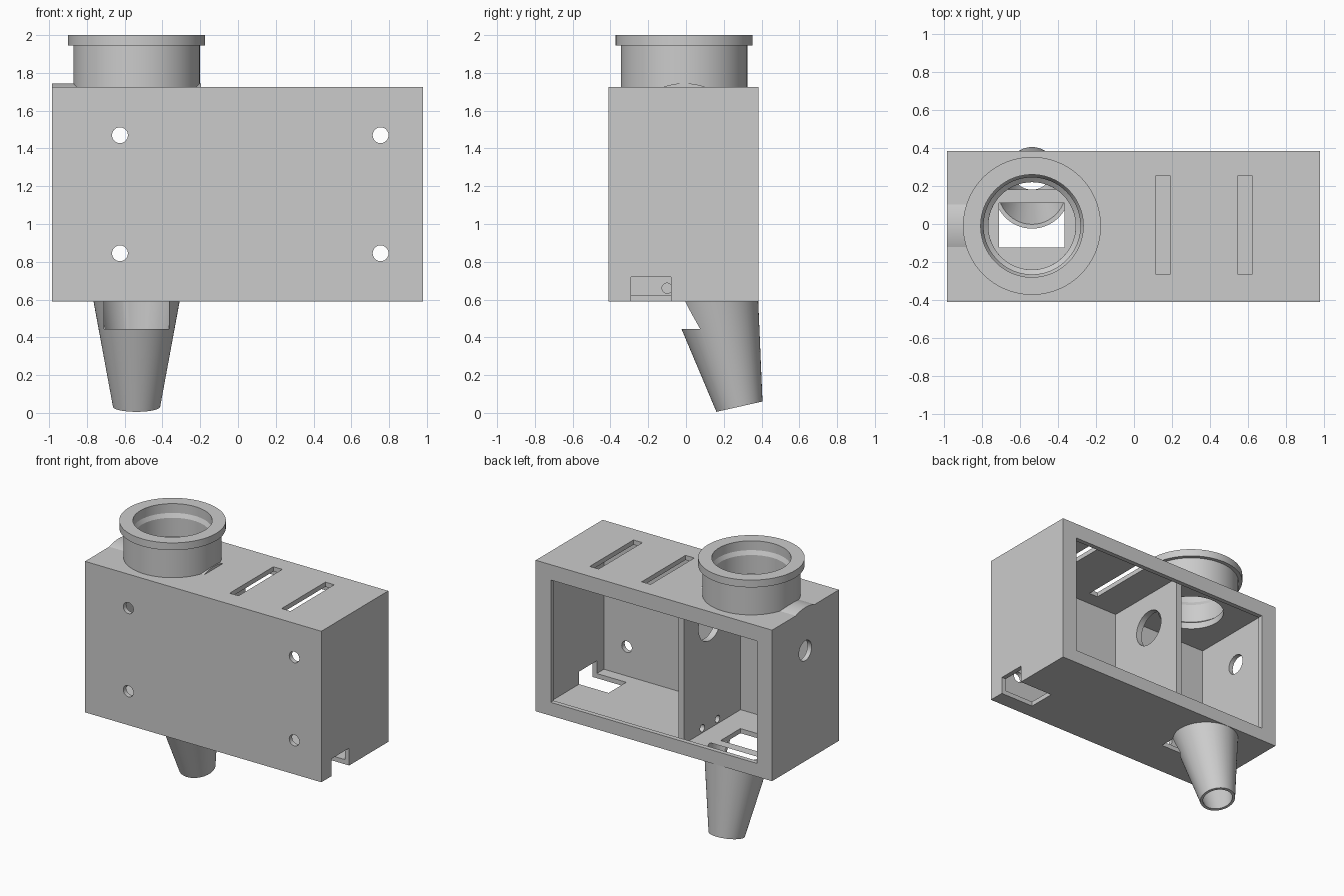
import bpy, bmesh, math
from mathutils import Vector, Matrix

if "Cube" in bpy.data.objects:
    bpy.data.objects.remove(bpy.data.objects["Cube"])

grey = bpy.data.materials.new("plain grey")
grey.diffuse_color = (0.6, 0.6, 0.6, 1)
grey.use_nodes = True
grey.node_tree.nodes["Principled BSDF"].inputs["Base Color"].default_value = grey.diffuse_color


def make(name, bm):
    bmesh.ops.recalc_face_normals(bm, faces=bm.faces)
    me = bpy.data.meshes.new(name)
    bm.to_mesh(me)
    bm.free()
    ob = bpy.data.objects.new(name, me)
    bpy.context.collection.objects.link(ob)
    me.materials.append(grey)
    return ob


def box(name, x, y, z):
    bm = bmesh.new()
    bmesh.ops.create_cube(bm, size=1)
    for v in bm.verts:
        v.co = [(a + b) / 2 + c * (b - a) for (a, b), c in zip((x, y, z), v.co)]
    return make(name, bm)


def cone(name, start, axis, length, r1, r2, n=64):
    axis = Vector(axis).normalized()
    bm = bmesh.new()
    bmesh.ops.create_cone(bm, cap_ends=True, segments=n, radius1=r1, radius2=r2, depth=length)
    rot = Vector((0, 0, 1)).rotation_difference(axis).to_matrix().to_4x4()
    bm.transform(Matrix.Translation(Vector(start) + axis * length / 2) @ rot)
    return make(name, bm)


def lathe(name, centre, profile, n=96):
    bm = bmesh.new()
    rings = []
    for r, z in profile:
        rings.append([bm.verts.new((centre[0] + r * math.cos(2 * math.pi * i / n),
                                    centre[1] + r * math.sin(2 * math.pi * i / n), z)) for i in range(n)])
    for a, b in zip(rings, rings[1:] + rings[:1]):
        for i in range(n):
            j = (i + 1) % n
            bm.faces.new((a[i], a[j], b[j], b[i]))
    return make(name, bm)


def cut(ob, cutters):
    for c in cutters:
        c.hide_render = True
        m = ob.modifiers.new("cut", 'BOOLEAN')
        m.operation, m.solver, m.object = 'DIFFERENCE', 'EXACT', c
        bpy.context.view_layer.objects.active = ob
        bpy.ops.object.modifier_apply(modifier=m.name)


CX, CY = -0.537, -0.01
X0, X1, Y0, Y1, Z0, Z1, T = -0.985, 0.98, -0.41, 0.385, 0.59, 1.725, 0.035

# cutters shared by several parts
cavity = box("cavity_cutter", (X0 + T, X1 - T), (Y0 + T, Y1 - T), (Z0 + T, Z1 - T))
opening = box("opening_cutter", (-0.86, 0.855), (0.3, 0.5), (0.69, 1.61))
drop = box("drop_cutter", (-0.71, -0.365), (-0.125, 0.11), (0.445, 0.67))
foot, lean = (CX, 0.283, 0.033), (0, -0.219, 0.976)
bore = cone("spout_bore_cutter", Vector(foot) - Vector(lean) * 0.01, lean, 0.61, 0.103, 0.212)
inlet = cone("inlet_cutter", (CX, CY, 1.65), (0, 0, 1), 0.2, 0.23, 0.23)
cable = box("cable_cutter", (0.7, 1.1), (-0.29, -0.08), (0.5, 0.72))
cutters = [cavity, opening, drop, bore, inlet, cable]

# screw holes, vent slots and side hole
for x in (-0.625, 0.755):
    for z in (0.845, 1.47):
        cutters.append(cone("screw_cutter", (x, -0.5, z), (0, 1, 0), 0.2, 0.042, 0.042, 32))
for x in (0.153, 0.585):
    cutters.append(box("vent_cutter", (x - 0.037, x + 0.037), (-0.265, 0.255), (1.65, 1.8)))
cutters.append(cone("side_cutter", (-1.1, CY, 1.42), (1, 0, 0), 0.2, 0.075, 0.075, 48))

# housing
housing = box("housing", (X0, X1), (Y0, Y1), (Z0, Z1))
cut(housing, cutters)

# inner partition with motor hole and wire holes
partition = box("partition", (-0.192, -0.145), (Y0 + T, 0.295), (Z0 + T, Z1 - T))
holes = [cone("motor_cutter", (-0.3, CY, 1.42), (1, 0, 0), 0.3, 0.135, 0.135)]
for y in (-0.1, 0.08):
    holes.append(cone("wire_cutter", (-0.3, y, 0.66), (1, 0, 0), 0.3, 0.027, 0.027, 24))
cut(partition, holes)

# inlet collar
collar = lathe("inlet_collar", (CX, CY), [
    (0.335, 1.71), (0.335, 1.945), (0.363, 1.945), (0.363, 2.0), (0.27, 2.0),
    (0.27, 1.93), (0.255, 1.90), (0.255, 1.76), (0.23, 1.74), (0.23, 1.71)])

# shallow curved ridge under the collar
bm = bmesh.new()
arc = [(CY + 0.325 * math.sin(a), 1.42 + 0.325 * math.cos(a)) for a in
       [math.radians(-22 + 44 * i / 16) for i in range(17)]]
face = bm.faces.new([bm.verts.new((X0, y, z)) for y, z in arc])
ext = bmesh.ops.extrude_face_region(bm, geom=[face])
for v in ext["geom"]:
    if isinstance(v, bmesh.types.BMVert):
        v.co.x = -0.195
ridge = make("top_ridge", bm)
cut(ridge, [cone("ridge_cutter", (CX, CY, 1.6), (0, 0, 1), 0.3, 0.26, 0.26)])

# leaning outlet spout
spout = cone("outlet_spout", foot, lean, 0.66, 0.125, 0.244)
cut(spout, [bore, drop, cavity, opening])

for ob in (housing, partition, collar, ridge, spout):
    bpy.ops.object.select_all(action='DESELECT')
    ob.select_set(True)
    bpy.context.view_layer.objects.active = ob
    bpy.ops.object.shade_smooth_by_angle(angle=math.radians(25))

# remove helpers
for ob in [o for o in bpy.data.objects if o.hide_render]:
    bpy.data.objects.remove(ob)
